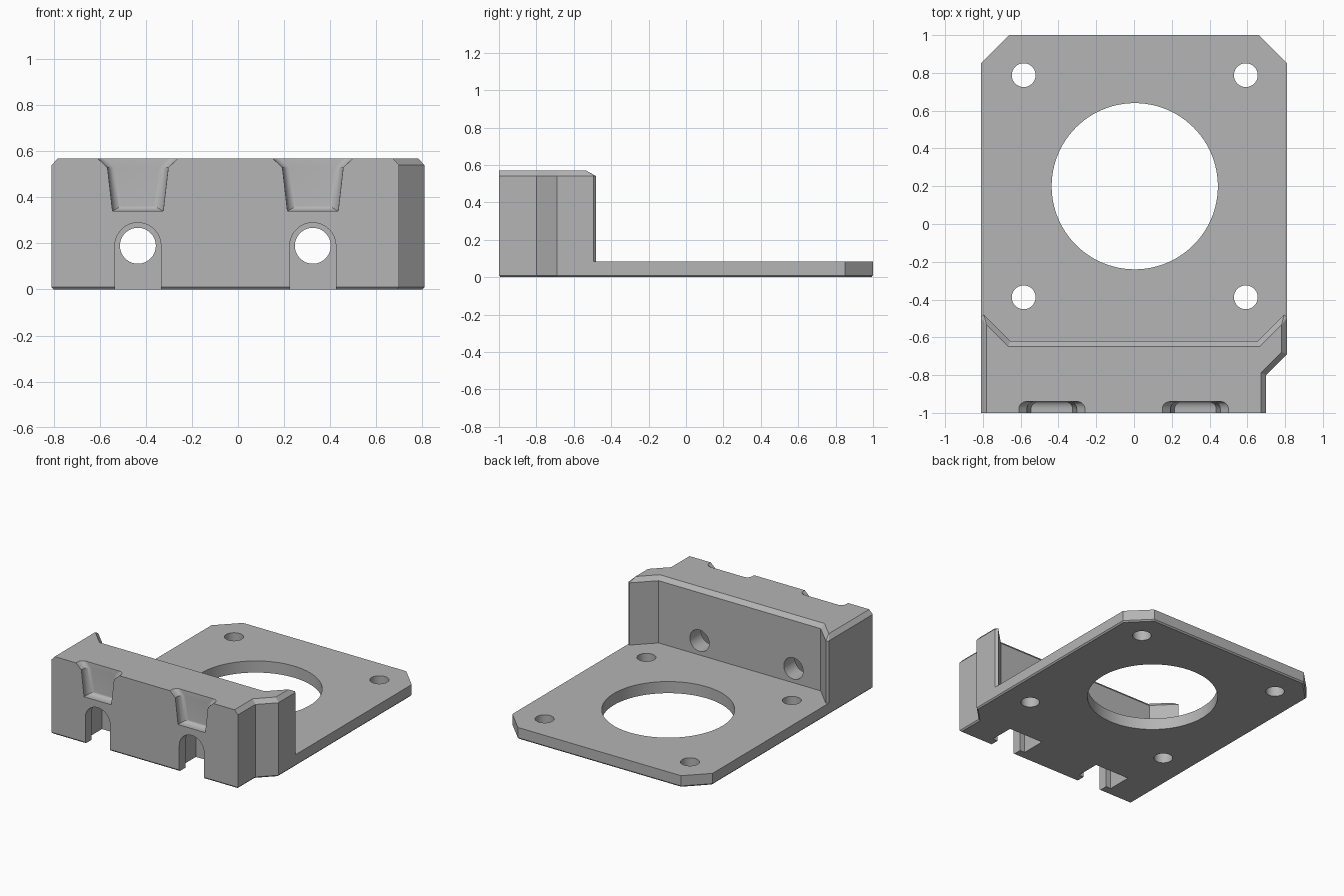
import bpy, bmesh, math
from mathutils import Vector

if "Cube" in bpy.data.objects:
    bpy.data.objects.remove(bpy.data.objects["Cube"])

grey = bpy.data.materials.new("plain grey")
grey.diffuse_color = (0.46, 0.46, 0.46, 1)
grey.use_nodes = True
grey.node_tree.nodes["Principled BSDF"].inputs["Base Color"].default_value = grey.diffuse_color


def loft(name, rings):
    """Solid skinned through rings of equal point count, capped at both ends."""
    bm = bmesh.new()
    loops = [[bm.verts.new(p) for p in ring] for ring in rings]
    n = len(loops[0])
    for a, b in zip(loops, loops[1:]):
        for i in range(n):
            j = (i + 1) % n
            bm.faces.new((a[i], a[j], b[j], b[i]))
    bm.faces.new(loops[0])
    bm.faces.new(loops[-1])
    bmesh.ops.recalc_face_normals(bm, faces=bm.faces)
    mesh = bpy.data.meshes.new(name)
    bm.to_mesh(mesh)
    bm.free()
    ob = bpy.data.objects.new(name, mesh)
    bpy.context.collection.objects.link(ob)
    return ob


def inset(pts, dists):
    """Offset each edge of a counter-clockwise outline inward by its own distance."""
    out, n = [], len(pts)
    for i in range(n):
        p0, p, p1 = (Vector(pts[k % n]) for k in (i - 1, i, i + 1))
        u, v = (p - p0).normalized(), (p1 - p).normalized()
        a, b = dists[i - 1], dists[i]
        na, nb = Vector((-u.y, u.x)), Vector((-v.y, v.x))
        det = na.x * nb.y - na.y * nb.x
        out.append((p.x + (a * nb.y - b * na.y) / det,
                    p.y + (b * na.x - a * nb.x) / det))
    return out


def at_z(pts, z):
    return [(x, y, z) for x, y in pts]


def at_y(pts, y):
    return [(x, y, z) for x, z in pts]


def circle(cx, cy, r, n=64):
    return [(cx + r * math.cos(2 * math.pi * i / n),
             cy + r * math.sin(2 * math.pi * i / n)) for i in range(n)]


def arch(cx, cz, r, n=32):
    """Slot profile with a round top, open through the underside."""
    top = [(cx + r * math.cos(math.pi * i / n), cz + r * math.sin(math.pi * i / n))
           for i in range(n + 1)]
    return [(cx + r, -0.05)] + top + [(cx - r, -0.05)]


def combine(target, tool, op):
    m = target.modifiers.new(op, 'BOOLEAN')
    m.operation, m.solver, m.object = op, 'EXACT', tool
    bpy.context.view_layer.objects.active = target
    bpy.ops.object.modifier_apply(modifier=m.name)
    bpy.data.objects.remove(tool)


# Base plate with clipped corners, a front notch and a fine bottom chamfer
plate = [(-0.81, -1), (0.70, -1), (0.70, -0.80), (0.81, -0.69), (0.81, 0.85),
         (0.66, 1), (-0.66, 1), (-0.81, 0.85)]
bracket = loft("motor_bracket", [at_z(inset(plate, [0.009] * 8), 0),
                                 at_z(plate, 0.01), at_z(plate, 0.085)])
bracket.data.materials.append(grey)

# Upright block with flared back corners and chamfered top (front edge stays sharp)
block = [(-0.81, -1), (0.70, -1), (0.70, -0.80), (0.81, -0.69), (0.81, -0.495),
         (0.795, -0.48), (0.655, -0.62), (-0.655, -0.62), (-0.795, -0.48), (-0.81, -0.495)]
c = 0.028
top = inset(block, [0, c, c, c, 0.048, c, c, c, 0.048, c])
upright = loft("upright", [at_z(block, 0.04), at_z(block, 0.54), at_z(top, 0.57)])
upright.data.materials.append(grey)
combine(bracket, upright, 'UNION')

# Shaft opening and four screw holes in the plate
for x, y, r in [(0.004, 0.2, 0.44)] + [(0.004 + sx * 0.588, y, 0.063)
                                       for sx in (-1, 1) for y in (-0.388, 0.788)]:
    ring = circle(x, y, r, 96 if r > 0.1 else 48)
    combine(bracket, loft("hole_cutter", [at_z(ring, -0.1), at_z(ring, 0.2)]), 'DIFFERENCE')


def pocket(cx, d):
    """Flared pocket profile, shrunk by d."""
    half = [(0.11, 0.34 + 0.6 * d), (0.132, 0.53), (0.175, 0.57), (0.23, 0.62)]
    right = [(cx + w - d, z) for w, z in half]
    left = [(cx - w + d, z) for w, z in reversed(half)]
    return right + left


for cx in (-0.435, 0.325):
    # Screw slot, wider nut slot behind it, and the through hole
    for prof, y0, y1 in [(arch(cx, 0.19, 0.10), -1.1, -0.90),
                         (arch(cx, 0.19, 0.14), -0.93, -0.75),
                         (circle(cx, 0.19, 0.078), -0.80, -0.5)]:
        combine(bracket, loft("slot_cutter", [at_y(prof, y0), at_y(prof, y1)]), 'DIFFERENCE')
    # Flared pocket with rounded inner corners at the top of the front face
    rings = [at_y(pocket(cx, 0), -1.05)]
    for i in range(9):
        t = math.radians(90 * i / 8)
        rings.append(at_y(pocket(cx, 0.04 * (1 - math.cos(t))), -1 + 0.02 + 0.04 * math.sin(t)))
    combine(bracket, loft("pocket_cutter", rings), 'DIFFERENCE')

bpy.ops.object.select_all(action='DESELECT')
bracket.select_set(True)
bpy.context.view_layer.objects.active = bracket
bpy.ops.object.shade_smooth_by_angle(angle=math.radians(25))
